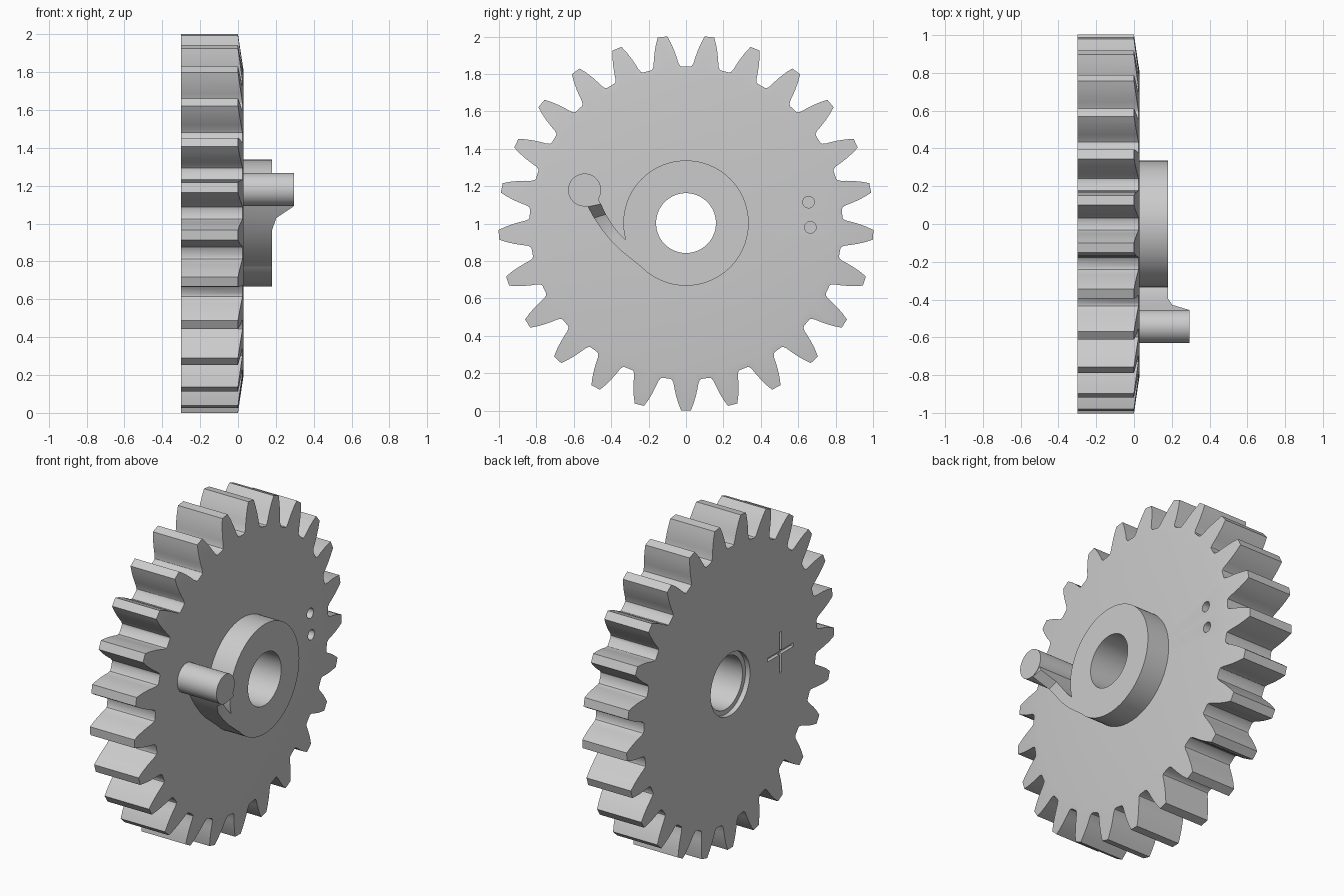
import bpy, bmesh, math
from mathutils import Vector

cube = bpy.data.objects.get("Cube")
if cube:
    bpy.data.objects.remove(cube, do_unlink=True)

CZ = 1.003       # height of the gear axis, which runs along x
TEETH = 25
BORE = 0.16

grey = bpy.data.materials.new("plain grey")
grey.use_nodes = True
grey.diffuse_color = (0.6, 0.6, 0.6, 1)
grey.node_tree.nodes["Principled BSDF"].inputs["Base Color"].default_value = (0.6, 0.6, 0.6, 1)


def finish(name, bm):
    bmesh.ops.remove_doubles(bm, verts=bm.verts, dist=1e-5)
    bmesh.ops.recalc_face_normals(bm, faces=bm.faces)
    mesh = bpy.data.meshes.new(name)
    bm.to_mesh(mesh)
    bm.free()
    mesh.materials.append(grey)
    obj = bpy.data.objects.new(name, mesh)
    bpy.context.collection.objects.link(obj)
    return obj


def lathe(name, profile, y=0.0, z=CZ, steps=96):
    """Revolve a closed (x, radius) profile about an axis parallel to x."""
    bm = bmesh.new()
    rings = []
    for i in range(steps):
        a = math.tau * i / steps
        rings.append([bm.verts.new((x, y + r * math.sin(a), z + r * math.cos(a)))
                      for x, r in profile])
    n = len(profile)
    for i in range(steps):
        p, q = rings[i], rings[(i + 1) % steps]
        for j in range(n):
            k = (j + 1) % n
            if profile[j][1] or profile[k][1]:
                bm.faces.new((p[j], p[k], q[k], q[j]))
    return finish(name, bm)


def cylinder(name, x0, x1, r, y, z, steps=48):
    return lathe(name, [(x0, 0), (x0, r), (x1, r), (x1, 0)], y, z, steps)


def prism(name, points, x0, x1):
    """Extrude a (y, z) outline along x."""
    bm = bmesh.new()
    face = bm.faces.new([bm.verts.new((x0, y, z)) for y, z in points])
    out = bmesh.ops.extrude_face_region(bm, geom=[face])["geom"]
    moved = [v for v in out if isinstance(v, bmesh.types.BMVert)]
    bmesh.ops.translate(bm, verts=moved, vec=Vector((x1 - x0, 0, 0)))
    return finish(name, bm)


def activate(obj):
    bpy.ops.object.select_all(action="DESELECT")
    obj.select_set(True)
    bpy.context.view_layer.objects.active = obj


def boolean(obj, tool, operation="DIFFERENCE"):
    tool.hide_render = True
    mod = obj.modifiers.new("cut", "BOOLEAN")
    mod.operation, mod.object, mod.solver = operation, tool, "EXACT"
    activate(obj)
    bpy.ops.object.modifier_apply(modifier=mod.name)
    bpy.data.objects.remove(tool, do_unlink=True)


# Toothed wheel: (radius, half width) of one tooth, root to tip
flank = [(0.837, 0.083), (0.842, 0.074), (0.858, 0.067), (0.89, 0.061),
         (0.925, 0.053), (0.965, 0.041), (1.003, 0.026)]
tooth = [(r, -w) for r, w in flank] + [(r, w) for r, w in reversed(flank)]
outline = []
for i in range(TEETH):
    for r, w in tooth:
        a = math.tau * i / TEETH + w / r
        outline.append((r * math.sin(a), CZ - r * math.cos(a)))
wheel = prism("gear_wheel", outline, -0.3, 0.06)

# Conical relief on the toothed rim
boolean(wheel, lathe("rim_cone", [(-0.4, 0), (-0.4, 1.2), (-0.029, 1.2), (0.03, 0.8), (0.03, 0)]),
        "INTERSECT")

# Bore with a chamfer at the back
boolean(wheel, lathe("bore_cutter", [(-0.4, 0), (-0.4, 0.19), (-0.27, 0.19), (-0.27, BORE),
                                     (0.1, BORE), (0.1, 0)]))

# Two small blind holes
for y, z in ((0.655, 1.115), (0.665, 0.98)):
    boolean(wheel, cylinder("hole_cutter", -0.03, 0.1, 0.031, y, z, 24))

# Shallow cross groove in the back
py, pz, arm, w = -0.485, CZ + 0.01, 0.125, 0.011
cross = [(w, w), (w, arm), (-w, arm), (-w, w), (-arm, w), (-arm, -w),
         (-w, -w), (-w, -arm), (w, -arm), (w, -w), (arm, -w), (arm, w)]
boolean(wheel, prism("cross_cutter", [(py + a, pz + b) for a, b in cross], -0.4, -0.28))

# Hub ring and drive pin
hub = lathe("hub", [(0.03, BORE), (0.03, 0.335), (0.18, 0.335), (0.18, BORE)])
pin = cylinder("drive_pin", 0, 0.295, 0.088, -0.542, 1.18)

# Curved arm from hub to pin: outer and inner edge points
outer = [(-0.56, 1.16), (-0.525, 1.09), (-0.492, 1.03), (-0.45, 0.968), (-0.405, 0.912),
         (-0.35, 0.857), (-0.25, 0.777), (-0.15, 0.715), (-0.07, 0.681), (0, 0.668)]
inner = [(-0.49, 1.17), (-0.455, 1.105), (-0.428, 1.05), (-0.395, 0.995), (-0.36, 0.95),
         (-0.315, 0.905), (-0.22, 0.84), (-0.14, 0.785), (-0.07, 0.76), (0, 0.75)]


def arm_height(z):
    """Concave fillet rising from the hub face to the pin."""
    t = min(max(z - 0.97, 0), 0.1199)
    return min(0.3 - math.sqrt(0.0144 - t * t), 0.292)


bm = bmesh.new()
sections = []
for (oy, oz), (iy, iz) in zip(outer, inner):
    h = arm_height((oz + iz) / 2)
    sections.append([bm.verts.new(c) for c in
                     ((0.01, oy, oz), (h, oy, oz), (h, iy, iz), (0.01, iy, iz))])
for p, q in zip(sections, sections[1:]):
    for j in range(4):
        k = (j + 1) % 4
        bm.faces.new((p[j], p[k], q[k], q[j]))
bm.faces.new(sections[0])
bm.faces.new(sections[-1])
curved_arm = finish("curved_arm", bm)

for obj in (wheel, hub, pin, curved_arm):
    activate(obj)
    bpy.ops.object.shade_smooth_by_angle(angle=math.radians(30))
